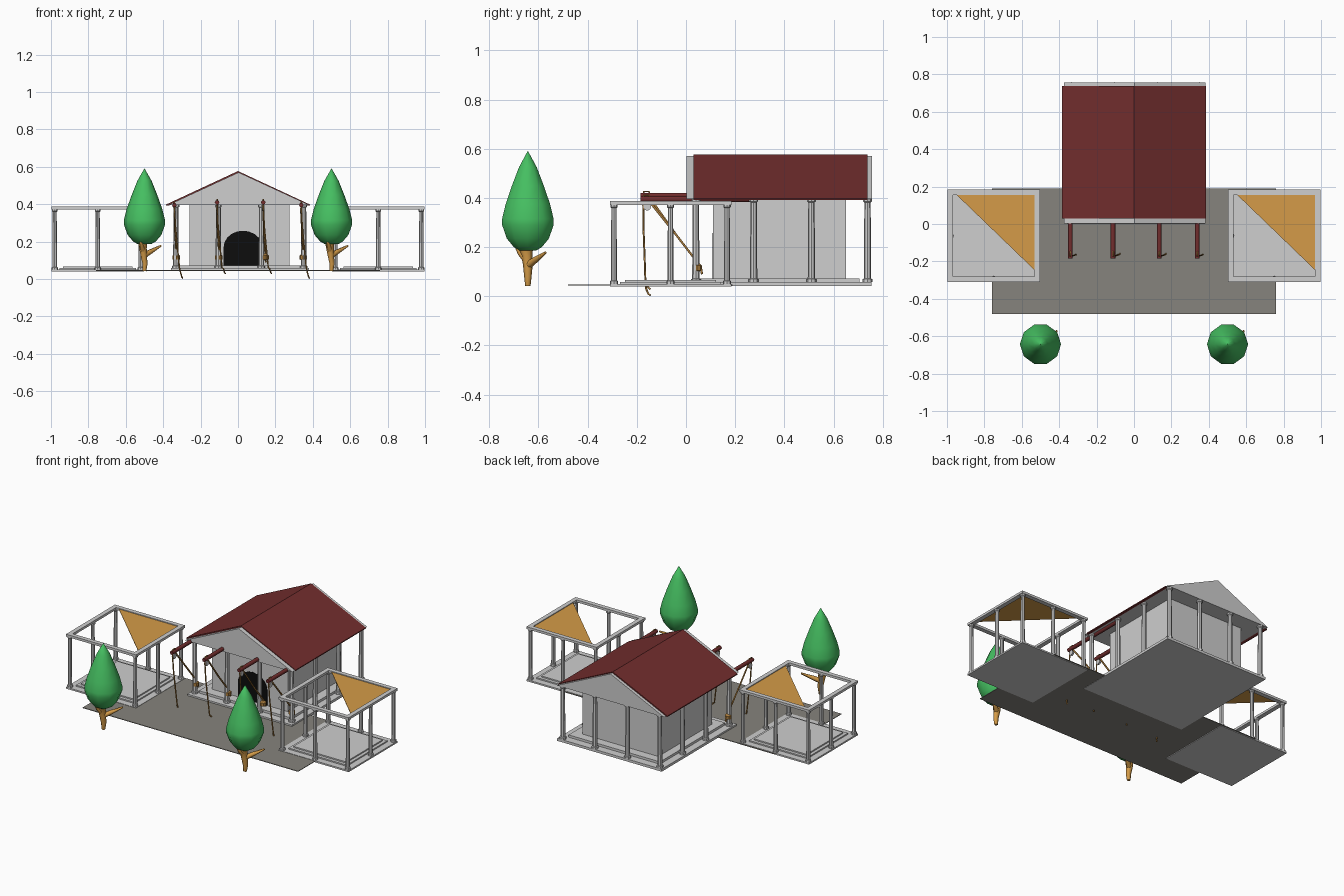
import bpy, math
from mathutils import Vector

cube = bpy.data.objects.get("Cube")
if cube:
    bpy.data.objects.remove(cube, do_unlink=True)


def material(name, r, g, b):
    m = bpy.data.materials.new(name)
    m.use_nodes = True
    m.diffuse_color = (r, g, b, 1)
    m.node_tree.nodes["Principled BSDF"].inputs["Base Color"].default_value = (r, g, b, 1)
    return m


STONE = material("pale stone", .62, .62, .62)
ROOF = material("dark red", .17, .027, .027)
PAVING = material("grey paving", .24, .23, .205)
CLOTH = material("ochre cloth", .66, .33, .065)
ROPE = material("brown rope", .4, .2, .045)
LEAF = material("leaf green", .06, .52, .12)
BLACK = material("black", .004, .004, .004)


def mesh(name, verts, faces, mat, smooth=False):
    me = bpy.data.meshes.new(name)
    me.from_pydata(verts, [], faces)
    me.materials.append(mat)
    for p in me.polygons:
        p.use_smooth = smooth
    ob = bpy.data.objects.new(name, me)
    bpy.context.collection.objects.link(ob)
    return ob


def prism(name, outline, vec, mat):
    """Closed outline pushed along a vector."""
    n, v = len(outline), Vector(vec)
    pts = [Vector(p) for p in outline]
    faces = [list(range(n))[::-1], list(range(n, 2 * n))]
    faces += [[i, (i + 1) % n, n + (i + 1) % n, n + i] for i in range(n)]
    return mesh(name, pts + [p + v for p in pts], faces, mat)


def box(name, x, y, z, mat=STONE):
    outline = [(x[0], y[0], z[0]), (x[1], y[0], z[0]), (x[1], y[1], z[0]), (x[0], y[1], z[0])]
    return prism(name, outline, (0, 0, z[1] - z[0]), mat)


def lathe(name, profile, x, y, mat, sides=8, smooth=False):
    """Rings of (radius, height) around a vertical axis."""
    verts = [(x + r * math.cos(math.tau * i / sides), y + r * math.sin(math.tau * i / sides), z)
             for r, z in profile for i in range(sides)]
    last = (len(profile) - 1) * sides
    faces = [[k * sides + i, k * sides + (i + 1) % sides,
              (k + 1) * sides + (i + 1) % sides, (k + 1) * sides + i]
             for k in range(len(profile) - 1) for i in range(sides)]
    faces += [list(range(sides))[::-1], list(range(last, last + sides))]
    return mesh(name, verts, faces, mat, smooth)


def column(name, x, y, z0, z1, r):
    lathe(name, [(r * 1.35, z0), (r * 1.35, z0 + .012), (r, z0 + .014), (r * .85, z1 - .014),
                 (r * 1.2, z1 - .01), (r * 1.2, z1)], x, y, STONE)


def tube(name, points, r, mat, radii=None):
    cu = bpy.data.curves.new(name, "CURVE")
    cu.dimensions = "3D"
    cu.bevel_depth, cu.bevel_resolution, cu.use_fill_caps = r, 1, True
    s = cu.splines.new("POLY")
    s.points.add(len(points) - 1)
    for i, p in enumerate(points):
        s.points[i].co = (*p, 1)
        s.points[i].radius = radii[i] if radii else 1
    cu.materials.append(mat)
    ob = bpy.data.objects.new(name, cu)
    bpy.context.collection.objects.link(ob)
    return ob


# Courtyard paving
box("courtyard", (-.76, .76), (-.48, .19), (.044, .048), PAVING)

# Hall: stepped base, inner room, arched doorway
box("hall_base", (-.357, .38), (0, .755), (.042, .058))
box("hall_step", (-.31, .335), (.05, .705), (.058, .073))
box("inner_room", (-.26, .275), (.11, .65), (.073, .396))
arch = [(-.077, .108, .073), (.13, .108, .073)]
arch += [(.0265 + .1035 * math.cos(a), .108, .17 + .088 * math.sin(a))
         for a in [math.pi * i / 10 for i in range(11)]]
prism("doorway", arch, (0, .004, 0), BLACK)

# Hall columns around the edge
XS, YS = (-.332, -.105, .125, .352), (.04, .275, .51, .738)
for x in XS:
    for y in YS:
        if x in (XS[0], XS[-1]) or y in (YS[0], YS[-1]):
            column("hall_column", x, y, .058, .396, .015)

# Pediment block and the two roof slopes
prism("pediment", [(-.375, .003, .395), (.382, .003, .395), (.003, .003, .57)], (0, .754, 0), STONE)
prism("roof", [(-.385, .03, .392), (-.372, .03, .392), (0, .03, .568), (.372, .03, .392),
               (.385, .03, .392), (.385, .03, .398), (0, .03, .577), (-.385, .03, .398)],
      (0, .708, 0), ROOF)

# Hoist beams with pulleys and ropes
for x, z, foot in ((-.34, .395, 0), (-.112, .41, .025), (.135, .41, .025), (.338, .395, 0)):
    tube("hoist_beam", [(x, -.185, z), (x, .26, z)], .0125, ROOF)
    prism("pulley", [(x - .006, -.158 + .016 * math.cos(a), z - .03 + .016 * math.sin(a))
                     for a in [math.tau * i / 10 for i in range(10)]], (.012, 0, 0), STONE)
    tube("hanging_rope", [(x, -.174, z - .02), (x + .006, -.173, .28), (x + .018, -.168, .15),
                          (x + .027, -.165, .06), (x + .034, -.162, foot + .03),
                          (x + .04, -.153, foot + .01), (x + .044, -.145, foot + .004)], .004, ROPE)
    tube("rope_loop", [(x, -.174, z - .02), (x, -.172, z + .016), (x, -.15, z + .016),
                       (x, -.14, z - .02)], .004, ROPE)
    tube("stay_rope", [(x, -.14, z - .02), (x + .004, -.04, .25), (x + .012, .06, .12),
                       (x + .014, .065, .09)], .005, ROPE)
    lathe("rope_knot", [(.008, .10), (.02, .105), (.02, .125), (.008, .135)], x + .01, .045, ROPE)

# Open pavilions with a corner awning
CY = -.063
for cx in (-.75, .75):
    h, p = .247, .23
    box("pavilion_base", (cx - h, cx + h), (CY - h, CY + h), (.04, .05))
    box("pavilion_step", (cx - .205, cx + .205), (CY - .205, CY + .205), (.05, .058))
    box("pavilion_floor", (cx - .185, cx + .185), (CY - .185, CY + .185), (.058, .066))
    for i in (-1, 0, 1):
        for j in (-1, 0, 1):
            if i or j:
                column("pavilion_post", cx + i * p, CY + j * p, .05, .373, .0125)
    for s in (-1, 1):
        a, b = sorted((s * (h - .028), s * h))
        box("pavilion_beam", (cx + a, cx + b), (CY - h, CY + h), (.372, .387))
        box("pavilion_beam", (cx - h + .028, cx + h - .028), (CY + a, CY + b), (.372, .387))
    prism("awning", [(cx - .205, .162, .378), (cx + .222, -.25, .378), (cx + .222, .162, .378)],
          (0, 0, .004), CLOTH)

# Trees
for tx in (-.5, .5):
    ty = -.643
    lathe("foliage", [(.035, .186), (.06, .2), (.09, .235), (.11, .29), (.11, .315), (.095, .375),
                      (.068, .45), (.038, .525), (.001, .59)], tx, ty, LEAF, 10, True)
    tube("trunk", [(tx, ty, .042), (tx + .003, ty, .08), (tx - .004, ty, .13), (tx - .008, ty - .004, .165),
                   (tx - .01, ty - .01, .21)], .02, CLOTH, (.55, .75, 1, 1.15, 1.6))
    tube("branch", [(tx - .004, ty, .125), (tx + .035, ty + .03, .148), (tx + .088, ty + .072, .178)],
         .016, CLOTH, (1, .8, .3))
    tube("branch", [(tx - .004, ty, .14), (tx - .015, ty - .03, .175), (tx - .02, ty - .045, .2)],
         .015, CLOTH, (1, .8, .5))
